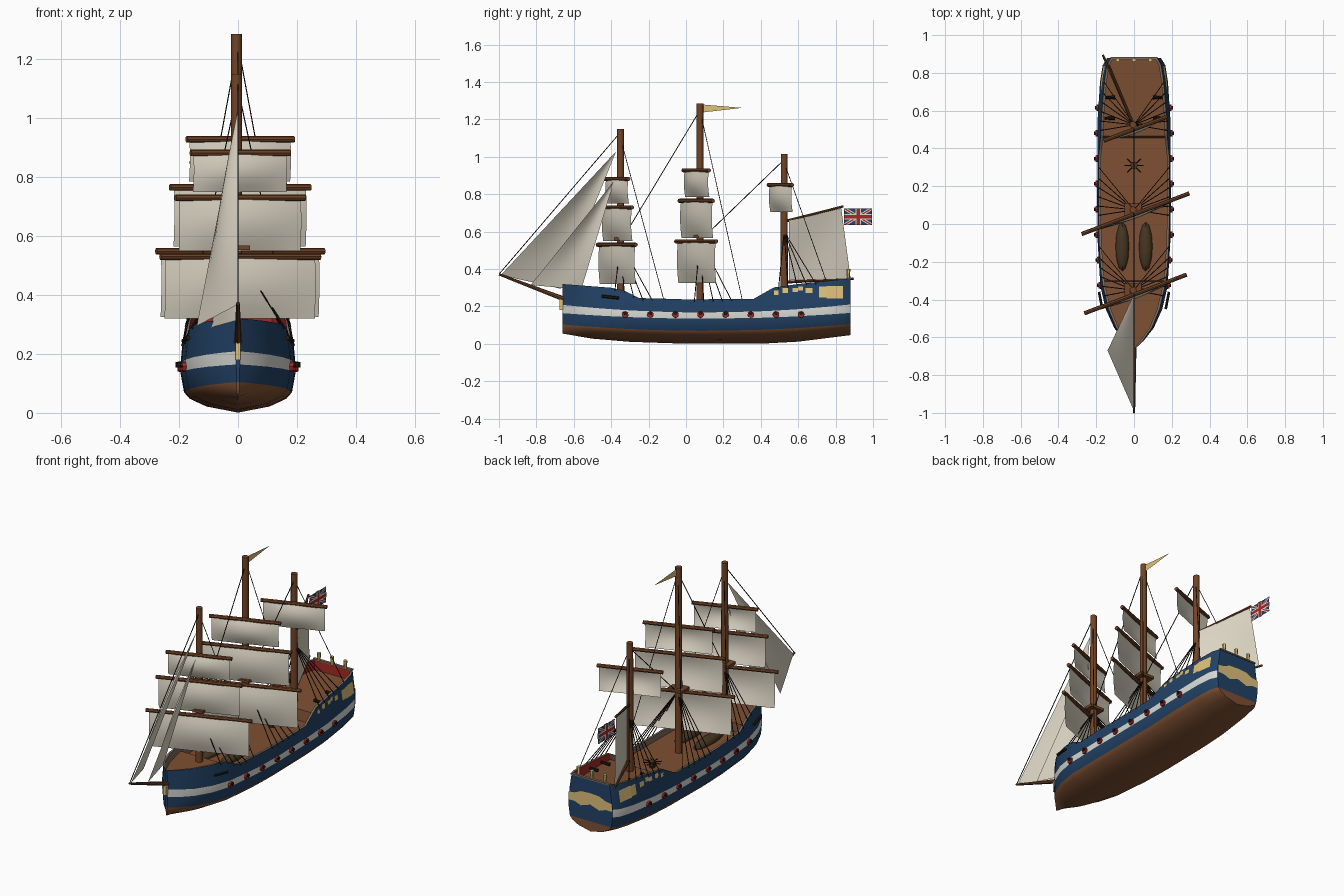
import bpy, bmesh, math
from mathutils import Vector, Matrix

if "Cube" in bpy.data.objects:
    bpy.data.objects.remove(bpy.data.objects["Cube"])


def material(name, r, g, b):
    lin = [((c / 255 + 0.055) / 1.055) ** 2.4 for c in (r, g, b)] + [1]
    m = bpy.data.materials.new(name)
    m.use_nodes = True
    m.diffuse_color = lin
    m.node_tree.nodes["Principled BSDF"].inputs["Base Color"].default_value = lin
    return m


NAVY = material("navy_paint", 34, 66, 102)
WHITE = material("white_paint", 218, 218, 214)
SAIL = material("sail_canvas", 222, 215, 198)
PLANK = material("plank_brown", 126, 80, 50)
MAST = material("mast_wood", 114, 68, 38)
GOLD = material("gold_trim", 222, 192, 122)
RED = material("red_paint", 165, 42, 36)
ROPE = material("tarred_rope", 32, 27, 22)
RAIL = material("rail_grey_brown", 125, 106, 92)
DARK = material("dark_wood", 70, 54, 34)


def mesh(name, verts, faces, mats, index=None, smooth=False):
    me = bpy.data.meshes.new(name)
    me.from_pydata([tuple(v) for v in verts], [], faces)
    return finish(name, me, mats, index, smooth)


def finish(name, me, mats, index=None, smooth=False):
    for m in mats:
        me.materials.append(m)
    for p, i in zip(me.polygons, index or []):
        p.material_index = i
    ob = bpy.data.objects.new(name, me)
    bpy.context.scene.collection.objects.link(ob)
    if smooth:
        bpy.ops.object.select_all(action='DESELECT')
        ob.select_set(True)
        bpy.context.view_layer.objects.active = ob
        bpy.ops.object.shade_smooth_by_angle(angle=math.radians(35))
    return ob


def rods(name, items, mat, sides=8, smooth=False):
    """Tapered rods, each given as start, end, start radius, end radius."""
    bm = bmesh.new()
    for a, b, r1, r2 in items:
        a, b = Vector(a), Vector(b)
        d = b - a
        mat4 = Matrix.Translation((a + b) / 2) @ d.to_track_quat('Z', 'Y').to_matrix().to_4x4()
        bmesh.ops.create_cone(bm, cap_ends=True, segments=sides, radius1=r1, radius2=r2,
                              depth=d.length, matrix=mat4)
    me = bpy.data.meshes.new(name)
    bm.to_mesh(me)
    return finish(name, me, [mat], smooth=smooth)


def boxes(name, items, mat):
    """Boxes, each given as centre and size."""
    bm = bmesh.new()
    for c, s in items:
        bmesh.ops.create_cube(bm, size=1, matrix=Matrix.Translation(c) @ Matrix.Diagonal((*s, 1)))
    me = bpy.data.meshes.new(name)
    bm.to_mesh(me)
    return finish(name, me, [mat])


def interp(table, y):
    for (a, p), (b, q) in zip(table, table[1:]):
        if y <= b:
            return p + (q - p) * (y - a) / (b - a)
    return table[-1][1]


# Hull lines along the length
BEAM = [(-.66, .006), (-.62, .05), (-.55, .105), (-.45, .15), (-.33, .178), (-.1, .192),
        (.1, .195), (.55, .193), (.75, .18), (.84, .166), (.88, .142)]
KEEL = [(-.66, .055), (-.5, .028), (-.3, .011), (0, .001), (.4, .001), (.6, .012), (.88, .047)]
SHEER = [(-.66, .32), (-.4, .3), (-.33, .285), (-.25, .245), (0, .238), (.36, .24),
         (.47, .302), (.6, .32), (.88, .35)]


def deck_z(y):
    return .255 if y < -.3 else .205 if y < .46 else .265 + .06 * (y - .46)


def top_width(y):
    return interp(BEAM, y) * (1 - .9 * (interp(SHEER, y) - .2))


def side_x(y, z):
    t = max(0, (z - .2) / (interp(SHEER, y) - .2))
    return interp(BEAM, y) * (1 - t) + top_width(y) * t


# Hull: one ring of points per station, coloured by level
stations = sorted({y for y, _ in BEAM + KEEL + SHEER} | {-.305, -.295, .455, .465})
verts, faces, index = [], [], []
for y in stations:
    w, k, g, t = interp(BEAM, y), interp(KEEL, y), interp(SHEER, y), top_width(y)
    s = ((y - .1) / .77) ** 2
    wl = .07 + .035 * s
    rim = max(t - .013, .001)
    half = [(w * .55, k + .3 * (wl - k)), (w * .84, k + .68 * (wl - k)), (w * .94, wl),
            (w, .135 + .03 * s), (w, .168 + .042 * s), (t, g), (rim, g), (rim, deck_z(y))]
    verts += [(0, y, k)] + [(x, y, z) for x, z in half] + [(-x, y, z) for x, z in half[::-1]]
N = 17
level = [0, 0, 0, 1, 2, 1, 3, 4, 0]
level += level[7::-1]
for i in range(len(stations) - 1):
    for k in range(N):
        a, b = i * N + k, i * N + (k + 1) % N
        faces.append((a, a + N, b + N, b))
        index.append(5 if level[k] == 4 and stations[i] > .46 else level[k] if level[k] < 4 else 3)
for base in (0, (len(stations) - 1) * N):
    for k in range(6):
        low = [base + k, base + N - k] if k else [base]
        face = [low[0], base + k + 1, base + N - k - 1] + low[1:]
        faces.append(face if base else face[::-1])
        index.append(0 if k < 3 else 1)
mesh("hull", verts, faces, [PLANK, NAVY, WHITE, RAIL, RAIL, RED], index, True)
boxes("taffrail_lining", [((0, .874, .32), (.23, .008, .056))], RED)
boxes("taffrail_cap", [((0, .877, .352), (.25, .016, .008))], RAIL)

# Gold stern band with a wavy outline
xs = [-.14, -.1, -.06, 0, .06, .1, .14]
hi = [.245, .25, .268, .272, .268, .25, .245]
lo = [.2, .2, .185, .205, .185, .2, .2]
verts = [(x, .884, z) for x, z in zip(xs, hi)] + [(x, .884, z) for x, z in zip(xs, lo)]
mesh("stern_gold_band", verts, [(i + 1, i, i + 7, i + 8) for i in range(6)], [GOLD])

# Gold quarter panels and small ornaments on both sides
verts, faces = [], []
spans = [(.71, .75, .248, .306), (.75, .8, .243, .31), (.8, .84, .243, .31), (.47, .495, .262, .285),
         (.515, .545, .272, .3), (.57, .6, .278, .3), (.6, .625, .285, .308), (.64, .675, .272, .3)]
for s in (1, -1):
    for y0, y1, z0, z1 in spans:
        n = len(verts)
        verts += [(s * (side_x(y, z) + .004), y, z) for y, z in ((y0, z0), (y1, z0), (y1, z1), (y0, z1))]
        faces.append([n, n + 1, n + 2, n + 3][::s])
mesh("quarter_gold_panels", verts, faces, [GOLD])

# Gun ports and barrels
ports, barrels = [], []
for i in range(8):
    y = -.325 + i * .1343
    w = interp(BEAM, y)
    for s in (1, -1):
        ports.append(((s * (w - .01), y, .157), (s * (w + .01), y, .157), .019, .017))
        barrels.append(((s * (w - .01), y, .163), (s * (w + .018), y, .163), .011, .009))
rods("gun_ports", ports, RED)
rods("gun_barrels", barrels, ROPE)

# Deck fittings
for s, side in ((1, "left"), (-1, "right")):
    bm = bmesh.new()
    bmesh.ops.create_uvsphere(bm, u_segments=12, v_segments=8, radius=1,
                              matrix=Matrix.Translation((s * .062, -.12, .212)) @ Matrix.Diagonal((.036, .13, .03, 1)))
    me = bpy.data.meshes.new("boat")
    bm.to_mesh(me)
    finish(side + "_boat", me, [DARK], smooth=True)
rods("capstan_drum", [((0, .31, .2), (0, .31, .24), .016, .02)], DARK)
rods("capstan_bars", [((0, .31, .235), (.05 * math.cos(a), .31 + .05 * math.sin(a), .235), .003, .003)
                      for a in [k * math.pi / 4 for k in range(8)]], ROPE, 5)
rods("deck_guns", [((s * .1, y, deck_z(y) + .018), (s * .155, y, deck_z(y) + .018), .01, .007)
                   for s in (1, -1) for y in (.56, .67)], ROPE)
rods("anchors", [((s * .168, -.45, .255), (s * .185, -.36, .245), .008, .008) for s in (1, -1)], ROPE, 6)
rods("stern_lanterns", [((x, .868, .35), (x, .868, .4), .008, .011) for x in (-.085, 0, .085)], GOLD, 6)
boxes("figurehead", [((0, -.667, .21), (.018, .02, .06))], GOLD)

# Masts, bowsprit and mast tops
FORE, MAIN, MIZZEN = -.35, .075, .525
X = -.005
rods("masts", [((X, y, .15), (X, y, z), .02, .018) for y, z in ((FORE, 1.15), (MAIN, 1.285), (MIZZEN, 1.015))],
     MAST, 12, True)
rods("bowsprit", [((0, -.56, .205), (0, -1, .372), .015, .006)], MAST, 8, True)
boxes("mast_tops", [((X, y, z), (.09, .07, .016)) for y, z in ((FORE, .56), (MAIN, .575))], MAST)

# Square sails, braced round at an angle
ANGLE = math.radians(20.7)
ALONG = Vector((math.cos(ANGLE), math.sin(ANGLE), 0))
AHEAD = Vector((math.sin(ANGLE), -math.cos(ANGLE), 0))


def sheet(name, point, nu=12, nv=6):
    verts = [point(u / nu, v / nv) for v in range(nv + 1) for u in range(nu + 1)]
    m = nu + 1
    faces = [(v * m + u, v * m + u + 1, v * m + m + u + 1, v * m + m + u)
             for v in range(nv) for u in range(nu)]
    mesh(name, verts, faces, [SAIL], smooth=True)


yards = []
for mast, y, plan in (
        ("fore", FORE, [("course", .53, .32, .29), ("topsail", .73, .55, .235), ("topgallant", .882, .75, .18)]),
        ("main", MAIN, [("course", .548, .325, .305), ("topsail", .765, .565, .255), ("topgallant", .928, .785, .195)]),
        ("mizzen", MIZZEN, [("topsail", .85, .705, .18)])):
    for sail, z, foot, half in plan:
        mid = Vector((0, y, z)) + AHEAD * .022
        yards.append((mid - ALONG * half, mid + ALONG * half, .011, .011))

        def point(u, v, mid=mid, z=z, foot=foot, half=half):
            belly = math.sin(math.pi * (.15 + .8 * v)) * (.3 + .7 * math.sin(math.pi * u))
            return mid + ALONG * (2 * u - 1) * half * .94 + AHEAD * (.032 * belly - .008) + Vector((0, 0, (foot - z) * v))
        sheet(mast + "_" + sail, point)
rods("yards", yards, MAST, 8, True)


# Fore and aft sails
def corner_sail(name, a, b, c, d, belly):
    a, b, c, d = map(Vector, (a, b, c, d))
    sheet(name, lambda u, v: a.lerp(b, u).lerp(d.lerp(c, u), v)
          + Vector((-belly * math.sin(math.pi * u) * math.sin(math.pi * v), 0, 0)), 8, 8)


head = (0, -.373, 1.03)
corner_sail("outer_jib", (0, -.99, .368), (-.14, -.67, .295), head, head, .02)
head = (0, -.385, .87)
corner_sail("inner_jib", (0, -.83, .315), (-.09, -.56, .29), head, head, .02)
corner_sail("spanker", (X, .55, .34), (-.155, .88, .35), (-.13, .83, .725), (X, .55, .66), .012)
rods("spanker_spars", [((X, .53, .33), (-.165, .895, .348), .008, .006),
                       ((X, .53, .655), (-.133, .84, .735), .008, .006)], MAST, 8, True)

# Rigging
lines = [((0, -1, .372), (0, -.36, 1.12), .0025, .0025), ((0, MAIN, 1.25), (0, -.34, .56), .0025, .0025),
         ((0, MIZZEN, .985), (0, .09, .565), .0025, .0025)]
for y, top, foot, hounds in ((FORE, 1.1, -.12, .54), (MAIN, 1.25, .3, .56), (MIZZEN, .97, .75, .6)):
    for s in (1, -1):
        lines.append(((0, y, top), (s * top_width(foot), foot, interp(SHEER, foot)), .002, .002))
        for k in range(5):
            f = y - .03 + k * .05
            lines.append(((0, y, hounds), (s * (top_width(f) + .004), f, interp(SHEER, f) - .01), .0025, .0025))
rods("rigging", lines, ROPE, 5)

# Pennant and ensign
mesh("pennant", [(X, .085, 1.28), (X, .085, 1.237), (X, .3, 1.262)], [(0, 1, 2)], [GOLD])
W, H = .075, .045


def stripe(t, s):
    """Corner to corner band of half width t, clipped to the flag."""
    pts = [(-W, -H), (-W + t, -H), (W, H - t * .6), (W, H), (W - t, H), (-W, -H + t * .6)]
    return [(a, b * s) for a, b in pts]


def rect(w, h):
    return [(-w, -h), (w, -h), (w, h), (-w, h)]


layers = [(rect(W, H), 0), (stripe(.016, 1), 1), (stripe(.016, -1), 1), (stripe(.006, 1), 2), (stripe(.006, -1), 2),
          (rect(W, .015), 1), (rect(.015, H), 1), (rect(W, .009), 2), (rect(.009, H), 2)]
verts, faces, index = [], [], []
for n, (outline, col) in enumerate(layers):
    for s in (1, -1):
        start = len(verts)
        verts += [(-.13 + s * (.0005 + .0005 * n), .92 + a, .68 + b) for a, b in outline]
        faces.append(list(range(start, len(verts))))
        index.append(col)
mesh("ensign", verts, faces, [NAVY, WHITE, RED], index)
